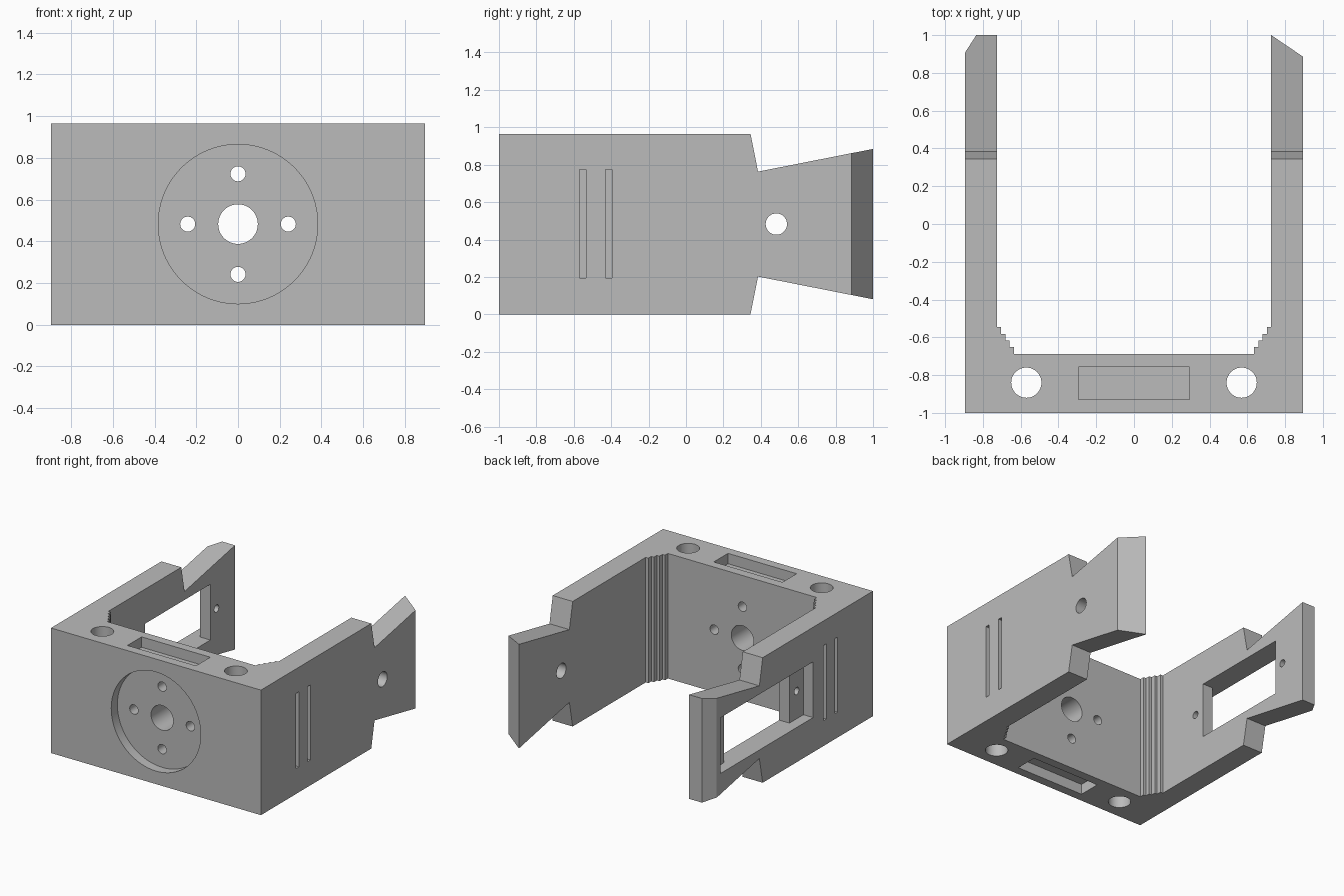
import bpy
import bmesh
from math import cos, sin, pi

cube = bpy.data.objects.get("Cube")
if cube:
    bpy.data.objects.remove(cube, do_unlink=True)

W = 0.896      # half width
H = 0.965      # height
MID = H / 2    # middle height
INNER = 0.726  # inner face of the arms
BACK = -0.688  # rear face of the front plate


def prism(name, pts, axis, lo, hi):
    """Extrude a 2D outline along an axis."""
    place = {"X": lambda a, b, h: (h, a, b),
             "Y": lambda a, b, h: (a, h, b),
             "Z": lambda a, b, h: (a, b, h)}[axis]
    bm = bmesh.new()
    low = [bm.verts.new(place(a, b, lo)) for a, b in pts]
    high = [bm.verts.new(place(a, b, hi)) for a, b in pts]
    bm.faces.new(low)
    bm.faces.new(high)
    n = len(pts)
    for i in range(n):
        j = (i + 1) % n
        bm.faces.new((low[i], low[j], high[j], high[i]))
    bmesh.ops.recalc_face_normals(bm, faces=bm.faces)
    mesh = bpy.data.meshes.new(name)
    bm.to_mesh(mesh)
    bm.free()
    obj = bpy.data.objects.new(name, mesh)
    bpy.context.collection.objects.link(obj)
    return obj


def rect(a0, a1, b0, b1):
    return [(a0, b0), (a1, b0), (a1, b1), (a0, b1)]


def circle(a, b, r, n=48):
    return [(a + r * cos(2 * pi * i / n), b + r * sin(2 * pi * i / n)) for i in range(n)]


def stairs(side):
    """Stepped corner between an arm and the front plate, from arm to plate."""
    dx, dy, y0 = 0.0225, 0.0355, -0.546
    pts = []
    for i in range(4):
        y = y0 - i * dy
        pts += [(side * (INNER - i * dx), y), (side * (INNER - (i + 1) * dx), y)]
    return pts + [(side * (INNER - 4 * dx), BACK)]


# U-shaped plan with differently chamfered arm tips
plan = [(-W, -1), (W, -1), (W, 0.885), (INNER, 1)]
plan += stairs(1) + stairs(-1)[::-1]
plan += [(-INNER, 1), (-0.835, 1), (-W, 0.905)]
body = prism("bracket_body", plan, "Z", -0.1, H + 0.1)

# Side outline: full-height block, then flared tail
upper = [(0.345, H), (0.385, 0.763), (1.1, 0.904)]
lower = [(y, H - z) for y, z in reversed(upper)]
side = prism("side_outline", [(-1.1, 0), (-1.1, H)] + upper + lower, "X", -1.2, 1.2)

cutters = []


def cut(*args):
    cutters.append(prism(*args))


# Round recess and through holes in the front plate
cut("front_recess", circle(0, MID, 0.382, 96), "Y", -1.1, -0.925)
cut("centre_hole", circle(0, MID, 0.095), "Y", -1.1, -0.6)
for dx, dz in ((1, 0), (-1, 0), (0, 1), (0, -1)):
    cut("front_screw_hole", circle(dx * 0.241, MID + dz * 0.241, 0.036), "Y", -1.1, -0.6)

# Vertical holes and shallow pockets above and below
for s in (-1, 1):
    cut("vertical_hole", circle(s * 0.57, -0.84, 0.08), "Z", -0.2, 1.2)
for lo, hi in ((-0.1, 0.08), (H - 0.08, H + 0.1)):
    cut("pocket", rect(-0.293, 0.293, -0.93, -0.757), "Z", lo, hi)

# Narrow blind slots on both outer sides
for s in (-1, 1):
    for y in (-0.552, -0.413):
        lo, hi = sorted((s * (W - 0.08), s * 1.0))
        cut("strap_slot", rect(y - 0.018, y + 0.018, 0.195, 0.775), "X", lo, hi)

# Pivot hole in the left arm
cut("pivot_hole", circle(0.483, MID, 0.057), "X", 0.6, 1.0)

# Stepped window in the right arm with its two screw holes
LEDGE = -0.813
window = [(-1, -0.27), (LEDGE, -0.27), (LEDGE, -0.10), (-0.6, -0.10),
          (-0.6, 0.70), (LEDGE, 0.70), (LEDGE, 0.86), (-1, 0.86)]
cut("arm_window", window, "Z", 0.268, 0.698)
for y in (-0.187, 0.775):
    cut("arm_screw_hole", circle(y, MID, 0.028, 32), "X", -0.85, -0.6)

# Combine everything into one solid
for op, tools in (("INTERSECT", [side]), ("DIFFERENCE", cutters)):
    for tool in tools:
        tool.hide_render = True
        mod = body.modifiers.new(tool.name, "BOOLEAN")
        mod.operation = op
        mod.solver = "EXACT"
        mod.object = tool
bpy.context.view_layer.update()
graph = bpy.context.evaluated_depsgraph_get()
solid = bpy.data.meshes.new_from_object(body.evaluated_get(graph))
body.modifiers.clear()
body.data = solid
for tool in [side] + cutters:
    bpy.data.objects.remove(tool, do_unlink=True)

# Single grey finish
grey = bpy.data.materials.new("light_grey")
grey.use_nodes = True
colour = (0.5, 0.5, 0.5, 1)
grey.diffuse_color = colour
grey.node_tree.nodes["Principled BSDF"].inputs["Base Color"].default_value = colour
solid.materials.clear()
solid.materials.append(grey)

bpy.ops.object.select_all(action="DESELECT")
body.select_set(True)
bpy.context.view_layer.objects.active = body
bpy.ops.object.shade_smooth_by_angle(angle=pi / 6)
